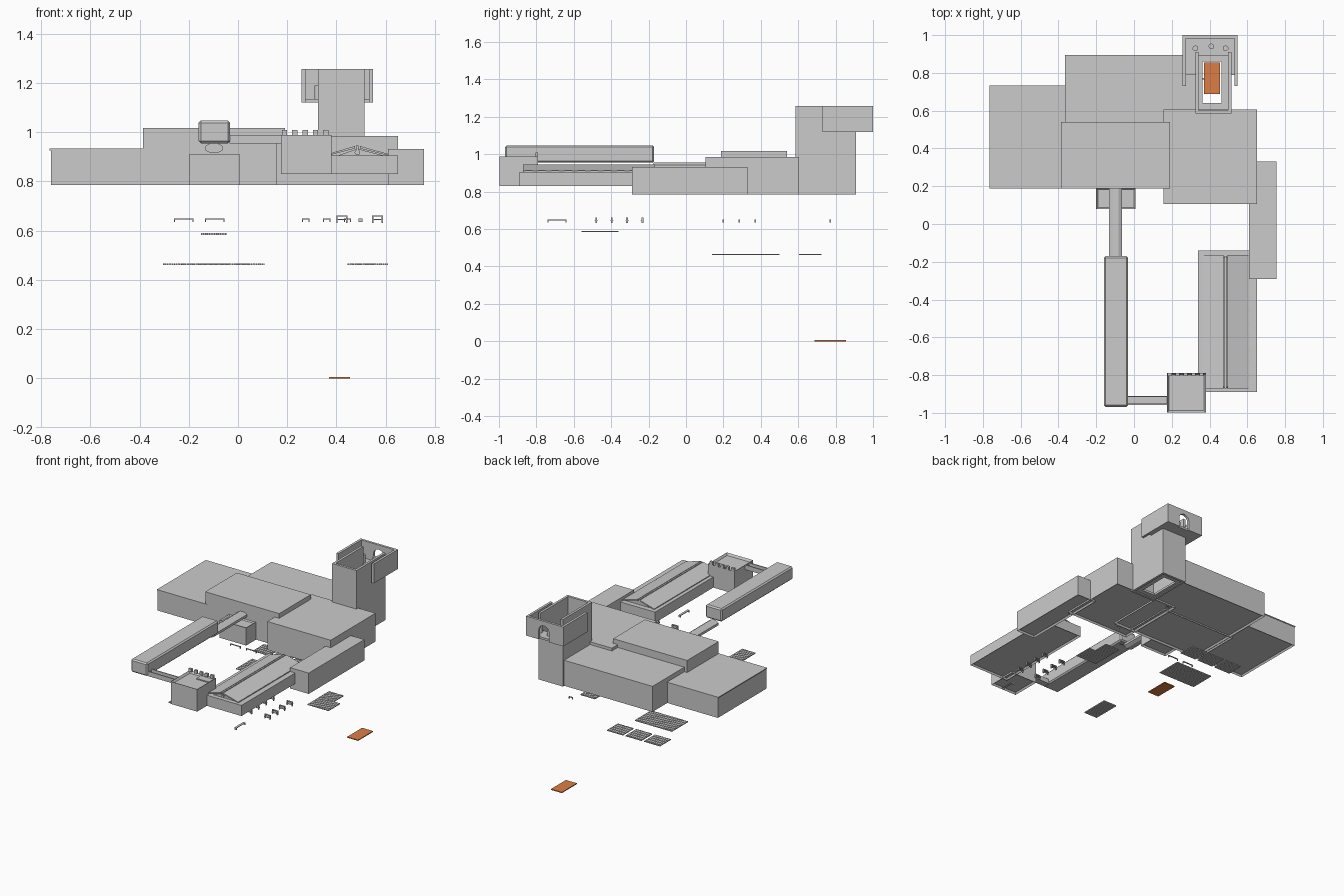
import bpy, bmesh, math
from mathutils import Vector

if "Cube" in bpy.data.objects:
    bpy.data.objects.remove(bpy.data.objects["Cube"])


def finish(name, bm):
    bmesh.ops.recalc_face_normals(bm, faces=bm.faces)
    me = bpy.data.meshes.new(name)
    bm.to_mesh(me)
    bm.free()
    ob = bpy.data.objects.new(name, me)
    bpy.context.collection.objects.link(ob)
    return ob


def add_box(bm, x, y, z):
    vs = bmesh.ops.create_cube(bm, size=1)["verts"]
    for v in vs:
        v.co = Vector([r[0] if c < 0 else r[1] for r, c in zip((x, y, z), v.co)])


def boxes(name, items):
    bm = bmesh.new()
    for it in items:
        add_box(bm, *it)
    return finish(name, bm)


def hall(name, x, y, z, recess_top=0.0, rim=0.012):
    """Box with a shallow recess in its underside and optionally its roof."""
    bm = bmesh.new()
    add_box(bm, x, y, z)
    bm.normal_update()
    for f in list(bm.faces):
        depth = 0.012 if f.normal.z < -0.9 else recess_top if f.normal.z > 0.9 else 0
        if depth:
            n = f.normal.copy()
            bmesh.ops.inset_region(bm, faces=[f], thickness=rim)
            for v in f.verts:
                v.co -= n * depth
    return finish(name, bm)


def prism(name, profile, y0, y1):
    """Extrude an x-z profile along y."""
    bm = bmesh.new()
    f = bm.faces.new([bm.verts.new((x, y0, z)) for x, z in profile])
    ext = bmesh.ops.extrude_face_region(bm, geom=[f])["geom"]
    for v in ext:
        if isinstance(v, bmesh.types.BMVert):
            v.co.y = y1
    return finish(name, bm)


def cylinder(name, p, q, r, sides=16):
    p, q = Vector(p), Vector(q)
    bm = bmesh.new()
    bmesh.ops.create_cone(bm, cap_ends=True, segments=sides, radius1=r, radius2=r,
                          depth=(q - p).length)
    rot = (q - p).to_track_quat('Z', 'Y').to_matrix()
    for v in bm.verts:
        v.co = rot @ v.co + (p + q) / 2
    return finish(name, bm)


# main halls
hall("west_hall", (-0.76, -0.365), (0.19, 0.73), (0.785, 0.926))
boxes("west_roof_lip", [((-0.765, -0.365), (0.187, 0.733), (0.926, 0.933))])
hall("north_hall", (-0.365, 0.325), (0.19, 0.895), (0.785, 0.965))
hall("central_hall", (-0.387, 0.19), (0.188, 0.54), (0.787, 1.018))
hall("entrance_hall", (0.155, 0.65), (0.105, 0.605), (0.785, 0.985))
hall("east_wing", (0.61, 0.755), (-0.29, 0.33), (0.785, 0.932))
hall("south_porch", (-0.2, 0.008), (0.08, 0.19), (0.785, 0.91), 0.01)

# tower shaft with a floor that has a square opening
sx, sy = (0.325, 0.515), (0.585, 0.91)
w = 0.017
boxes("tower_shaft", [
    (sx, (sy[0], sy[0] + w), (0.785, 1.257)),
    (sx, (sy[1] - w, sy[1]), (0.785, 1.13)),
    ((sx[0], sx[0] + w), sy, (0.785, 1.257)),
    ((sx[1] - w, sx[1]), sy, (0.785, 1.257))])
boxes("tower_floor", [
    ((0.325, 0.362), sy, (0.79, 0.805)), ((0.463, 0.515), sy, (0.79, 0.805)),
    ((0.362, 0.463), (0.59, 0.64), (0.79, 0.805)),
    ((0.362, 0.463), (0.86, 0.905), (0.79, 0.805))])

# upper gallery around the tower
boxes("tower_gallery_walls", [
    ((0.258, 0.275), (0.73, 1.0), (1.12, 1.257)),
    ((0.532, 0.549), (0.73, 1.0), (1.12, 1.257))])
boxes("tower_gallery_floor", [
    ((0.27, 0.325), (0.79, 0.99), (1.12, 1.135)),
    ((0.515, 0.54), (0.79, 0.99), (1.12, 1.135)),
    ((0.325, 0.515), (0.9, 0.99), (1.12, 1.135))])
arch = [(0.41 + 0.04 * math.cos(a), 1.185 + 0.04 * math.sin(a))
        for a in [math.pi * i / 12 for i in range(13)]]
prism("arched_back_wall",
      [(0.258, 1.257), (0.258, 1.12), (0.37, 1.12)] + arch[::-1]
      + [(0.45, 1.12), (0.549, 1.12), (0.549, 1.257)], 0.983, 1.0)
for x, y in ((0.325, 0.93), (0.41, 0.94), (0.485, 0.93)):
    cylinder("gallery_post", (x, y, 1.13), (x, y, 1.19), 0.015)

# octagonal walkway
octagon = [(-0.0975 + 0.038 * math.cos(a), 0.935 + 0.022 * math.sin(a))
           for a in [math.pi / 8 + math.pi / 4 * i for i in range(8)]]
prism("walkway", octagon, -0.175, 0.19)

# long gallery with chamfered ends, round windows and an end opening
long_gallery = boxes("long_gallery", [((-0.16, -0.032), (-0.968, -0.17), (0.955, 1.047))])
bev = long_gallery.modifiers.new("Chamfer", 'BEVEL')
bev.width = 0.009
bev.segments = 1
cutters = [cylinder("window_cutter", (-0.05, y, 1.008), (0.0, y, 1.008), 0.019)
           for y in (-0.79, -0.6)]
cutters.append(cylinder("end_cutter", (-0.096, -0.22, 1.0), (-0.096, -0.1, 1.0), 0.028))
for c in cutters:
    c.hide_render = True
    c.hide_set(True)
    m = long_gallery.modifiers.new("Opening", 'BOOLEAN')
    m.operation = 'DIFFERENCE'
    m.solver = 'EXACT'
    m.object = c

# bridge and battlemented corner tower
boxes("bridge", [((-0.035, 0.178), (-0.957, -0.91), (0.955, 0.965)),
                 ((-0.035, 0.178), (-0.957, -0.95), (0.955, 0.988)),
                 ((-0.035, 0.178), (-0.917, -0.91), (0.955, 0.988))])
hall("corner_tower", (0.175, 0.38), (-0.998, -0.79), (0.83, 0.988), 0.015, 0.014)
boxes("corner_tower_step", [((0.27, 0.37), (-0.85, -0.8), (0.97, 0.98))])
boxes("battlements", [((0.178 + 0.042 * i, 0.2 + 0.042 * i), (-0.805, -0.79), (0.985, 1.008))
                      for i in range(5)])

# gabled hall with a split ridge and a front pediment
hall("gabled_hall", (0.34, 0.65), (-0.89, -0.14), (0.83, 0.905))
prism("gable_core", [(0.4, 0.903), (0.6, 0.903), (0.485, 0.933)], -0.86, -0.175)
prism("roof_slope_west", [(0.365, 0.905), (0.365, 0.911), (0.475, 0.944), (0.475, 0.934)],
      -0.872, -0.165)
prism("roof_slope_east", [(0.612, 0.905), (0.612, 0.911), (0.495, 0.944), (0.495, 0.934)],
      -0.872, -0.165)
boxes("ridge_beam", [((0.48, 0.49), (-0.87, -0.17), (0.925, 0.945))])
boxes("east_parapet_blocks", [((0.6, 0.612), (-0.86 + 0.07 * i, -0.82 + 0.07 * i), (0.9, 0.912))
                              for i in range(10)])
cylinder("pediment_disc", (0.485, -0.868, 0.918), (0.485, -0.85, 0.918), 0.011)


# floating slatted floor panels
def slats(name, x, y, z):
    n = round((x[1] - x[0]) / 0.0075)
    p = (x[1] - x[0]) / n
    boxes(name, [((x[0] + i * p, x[0] + (i + 0.8) * p), y, z) for i in range(n)])


zs = (0.46, 0.466)
slats("large_panel", (-0.24, 0.05), (0.32, 0.5), zs)
for x in (-0.305, -0.16, -0.015):
    slats("small_panel", (x, x + 0.125), (0.605, 0.725), zs)
slats("east_panel", (0.445, 0.61), (0.14, 0.27), zs)
slats("east_panel_extension", (0.445, 0.56), (0.27, 0.38), zs)
slats("south_panel", (-0.15, -0.045), (-0.56, -0.36), (0.583, 0.59))


# floating frames and benches
def frame_x(name, x0, x1, y, z0=0.635, z1=0.65, t=0.004):
    boxes(name, [((x0, x1), (y - t, y + t), (z1 - t, z1)),
                 ((x0, x0 + t), (y - t, y + t), (z0, z1)),
                 ((x1 - t, x1), (y - t, y + t), (z0, z1))])


frame_x("bench", -0.26, -0.18, 0.285)
frame_x("bench", -0.135, -0.055, 0.285)
frame_x("bench", 0.26, 0.29, 0.2)
frame_x("bench", 0.345, 0.375, 0.77)
frame_x("bench", 0.43, 0.46, 0.37)
boxes("long_bench", [((0.49, 0.506), (-0.74, -0.64), (0.646, 0.65)),
                     ((0.49, 0.506), (-0.74, -0.736), (0.635, 0.65)),
                     ((0.49, 0.506), (-0.644, -0.64), (0.635, 0.65))])
for x in (0.4, 0.545):
    for y in (-0.48, -0.397, -0.315, -0.233):
        frame_x("chair", x, x + 0.044, y, 0.632, 0.662, 0.005)
        boxes("chair_seat", [((x, x + 0.044), (y - 0.009, y + 0.009), (0.643, 0.647))])

# base plate
plate = boxes("base_plate", [((0.37, 0.456), (0.688, 0.855), (0.0, 0.006))])
mat = bpy.data.materials.new("orange")
mat.diffuse_color = (0.72, 0.21, 0.06, 1)
mat.use_nodes = True
mat.node_tree.nodes["Principled BSDF"].inputs["Base Color"].default_value = mat.diffuse_color
plate.data.materials.append(mat)
